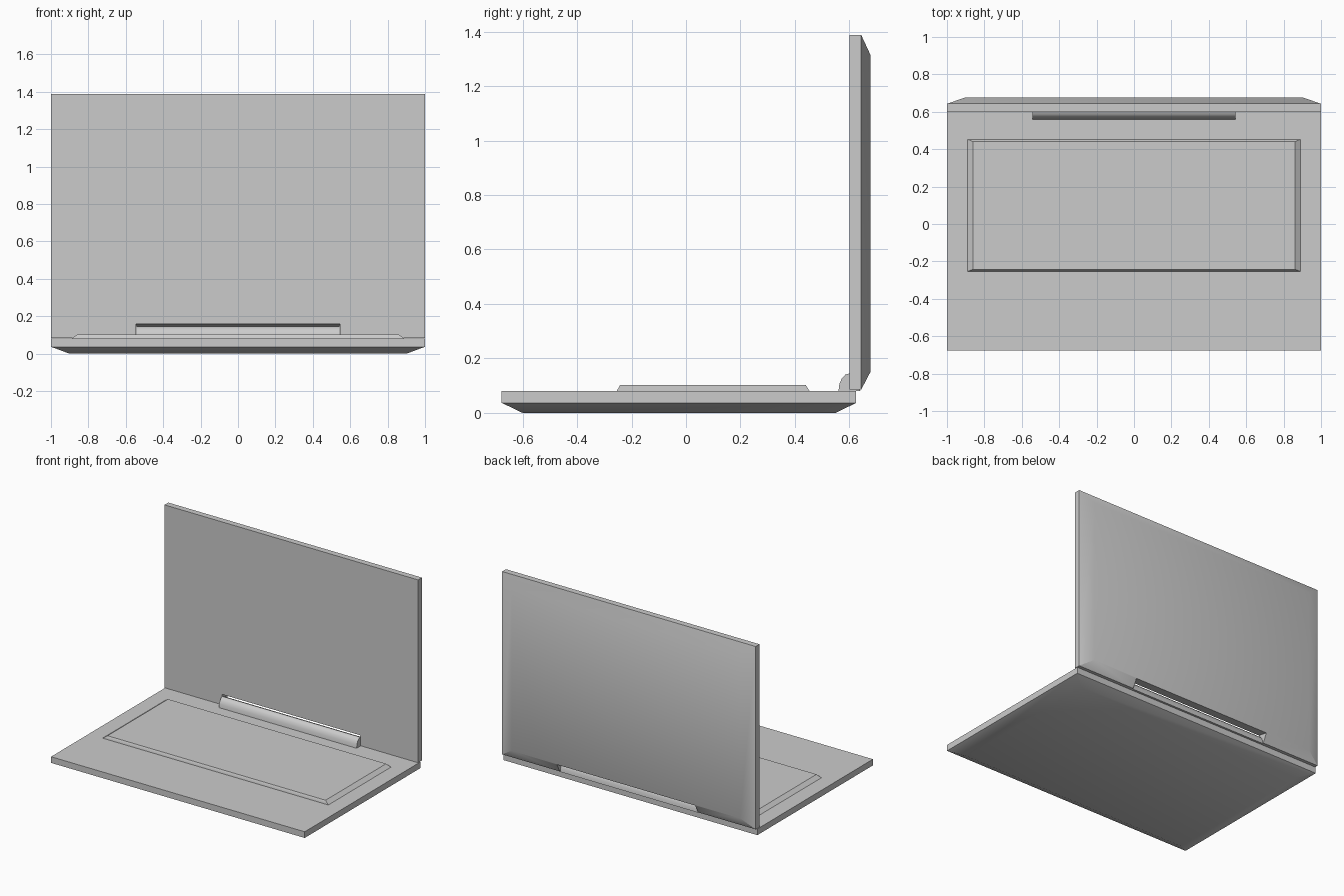
import bpy, bmesh, math

if "Cube" in bpy.data.objects:
    bpy.data.objects.remove(bpy.data.objects["Cube"])


def finish(name, bm):
    bmesh.ops.recalc_face_normals(bm, faces=bm.faces)
    mesh = bpy.data.meshes.new(name)
    bm.to_mesh(mesh)
    bm.free()
    obj = bpy.data.objects.new(name, mesh)
    bpy.context.collection.objects.link(obj)
    return obj


def loft(name, rings):
    """Skin a stack of equal-length point loops and cap both ends."""
    bm = bmesh.new()
    loops = [[bm.verts.new(p) for p in ring] for ring in rings]
    n = len(loops[0])
    for a, b in zip(loops, loops[1:]):
        for i in range(n):
            j = (i + 1) % n
            bm.faces.new((a[i], a[j], b[j], b[i]))
    bm.faces.new(loops[0])
    bm.faces.new(loops[-1])
    return finish(name, bm)


def flat_rect(hx, y0, y1, z):
    return [(-hx, y0, z), (hx, y0, z), (hx, y1, z), (-hx, y1, z)]


def upright_rect(hx, z0, z1, y):
    return [(-hx, y, z0), (hx, y, z0), (hx, y, z1), (-hx, y, z1)]


def bar(name, hx, profile):
    """Extrude a (y, z) profile along x."""
    return loft(name, [[(x, y, z) for y, z in profile] for x in (-hx, hx)])


def smooth(obj):
    bpy.ops.object.select_all(action='DESELECT')
    obj.select_set(True)
    bpy.context.view_layer.objects.active = obj
    bpy.ops.object.shade_smooth_by_angle(angle=math.radians(31))


# Base slab with tapered underside
base = loft("base", [flat_rect(0.9, -0.60, 0.55, 0.0),
                     flat_rect(1.0, -0.677, 0.625, 0.037),
                     flat_rect(1.0, -0.677, 0.625, 0.081)])

# Raised keyboard panel
keyboard = loft("keyboard_panel", [flat_rect(0.89, -0.254, 0.453, 0.078),
                                   flat_rect(0.89, -0.254, 0.453, 0.081),
                                   flat_rect(0.86, -0.242, 0.44, 0.102)])

# Upright lid with tapered back
lid = loft("screen_lid", [upright_rect(1.0, 0.085, 1.388, 0.60),
                          upright_rect(1.0, 0.085, 1.388, 0.643),
                          upright_rect(0.9, 0.15, 1.315, 0.677)])

# Hinge notch in the lower edge of the lid, with a sloping ceiling
cutter = bar("notch_cutter", 0.545, [(0.55, 0.0), (0.75, 0.0),
                                     (0.75, 0.132), (0.55, 0.168)])
cutter.hide_render = True
mod = lid.modifiers.new("notch", 'BOOLEAN')
mod.operation = 'DIFFERENCE'
mod.solver = 'EXACT'
mod.object = cutter
bpy.context.view_layer.objects.active = lid
bpy.ops.object.modifier_apply(modifier=mod.name)
bpy.data.objects.remove(cutter)

# Domed hinge barrel
dome = [(0.60 - 0.04 * math.cos(math.pi * i / 8),
         0.081 + 0.064 * math.sin(math.pi * i / 8)) for i in range(9)]
hinge = bar("hinge_barrel", 0.543, dome)

for part in (base, keyboard, lid, hinge):
    smooth(part)
